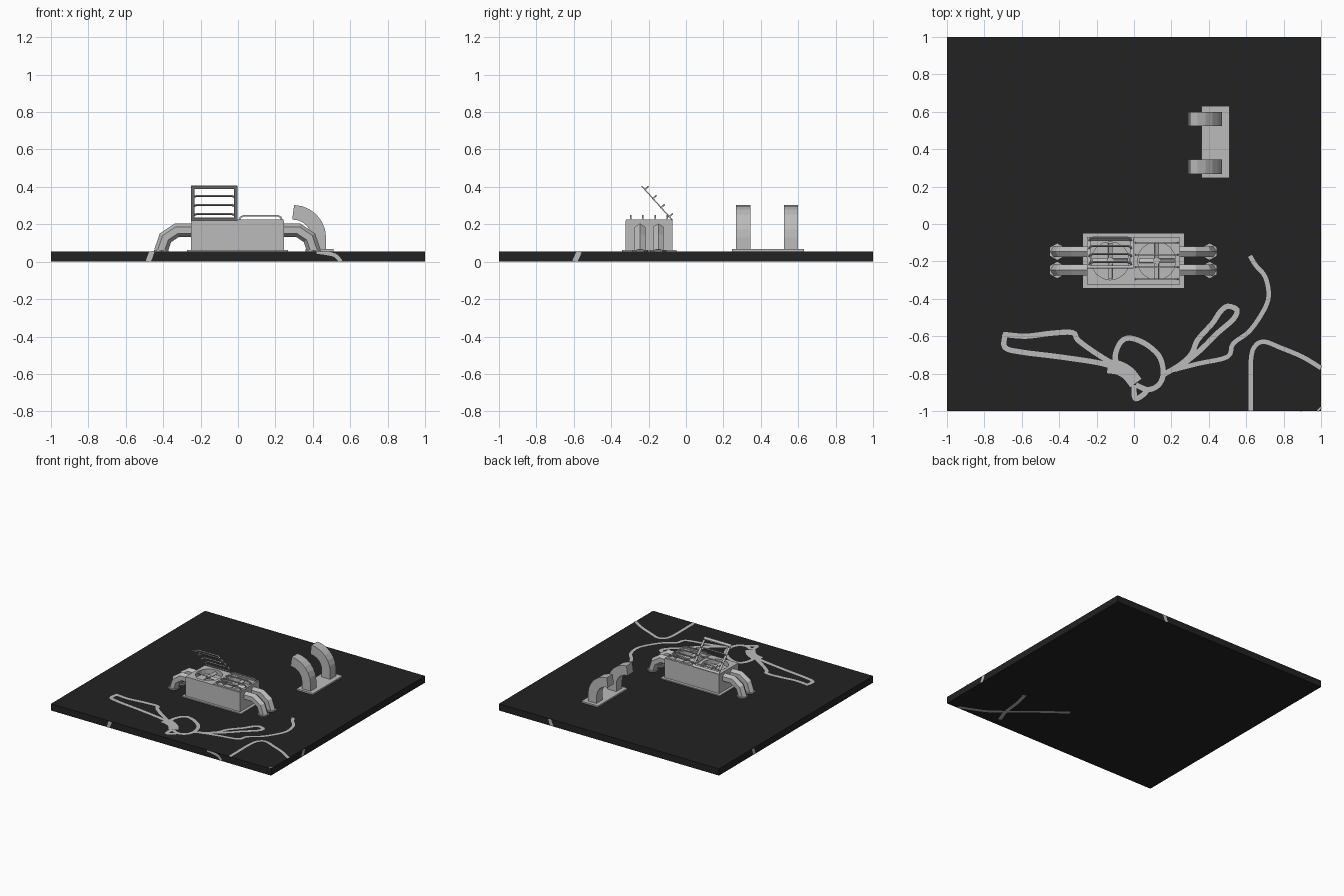
import bpy, bmesh, math
from mathutils import Vector, Matrix

if "Cube" in bpy.data.objects:
    bpy.data.objects.remove(bpy.data.objects["Cube"], do_unlink=True)


def material(name, value):
    m = bpy.data.materials.new(name)
    m.use_nodes = True
    colour = (value, value, value, 1)
    m.diffuse_color = colour
    m.node_tree.nodes["Principled BSDF"].inputs["Base Color"].default_value = colour
    return m


DARK = material("dark ground", 0.016)
GREY = material("light grey", 0.5)
GROUND = 0.055      # top of the ground slab
ROOF = 0.22         # top of the fan housing
MID_X, MID_Y = -0.003, -0.197


def finish(name, bm, mat=GREY, matrix=None, fix=True):
    if fix:
        bmesh.ops.recalc_face_normals(bm, faces=bm.faces)
    me = bpy.data.meshes.new(name)
    bm.to_mesh(me)
    bm.free()
    me.materials.append(mat)
    ob = bpy.data.objects.new(name, me)
    bpy.context.scene.collection.objects.link(ob)
    if matrix:
        ob.matrix_world = matrix
    return ob


def add_box(bm, lo, hi):
    lo, hi = Vector(lo), Vector(hi)
    m = Matrix.Translation((lo + hi) / 2) @ Matrix.Diagonal((*(hi - lo), 1))
    bmesh.ops.create_cube(bm, size=1, matrix=m)


def box(name, lo, hi, mat=GREY):
    bm = bmesh.new()
    add_box(bm, lo, hi)
    return finish(name, bm, mat)


def add_disc(bm, centre, radius, depth, sides, turn=0):
    bmesh.ops.create_cone(bm, cap_ends=True, segments=sides, radius1=radius,
                          radius2=radius, depth=depth,
                          matrix=Matrix.Translation(centre) @ Matrix.Rotation(turn, 4, "Z"))


def mitres(path):
    """Mitred normals of an open 2D path."""
    pts = [Vector(p) for p in path]
    dirs = [(b - a).normalized() for a, b in zip(pts, pts[1:])]
    for i, p in enumerate(pts):
        a, b = dirs[max(i - 1, 0)], dirs[min(i, len(dirs) - 1)]
        t = (a + b).normalized()
        yield p, Vector((-t.y, t.x)) / max(t.dot(a), 0.6)


def add_sweep(bm, path, section, y):
    """Sweep a (side, normal) section along an x-z path."""
    rings = []
    for p, n in mitres(path):
        rings.append([bm.verts.new((p.x + n.x * h, y + s, p.y + n.y * h)) for s, h in section])
    count = len(section)
    for a, b in zip(rings, rings[1:]):
        for i in range(count):
            j = (i + 1) % count
            bm.faces.new((a[i], a[j], b[j], b[i]))
    bm.faces.new(rings[0])
    bm.faces.new(rings[-1])


def rect(w, h):
    return [(-w, -h), (w, -h), (w, h), (-w, h)]


# Ground slab
box("ground_slab", (-1, -1, 0), (1, 1, GROUND), DARK)

# Fan housing with two round wells
box("housing_flange", (-0.272, -0.342, GROUND), (0.268, -0.05, 0.063))
housing = box("fan_housing", (-0.25, -0.323, GROUND), (0.245, -0.073, ROOF))
FANS = {"right": MID_X - 0.124, "left": MID_X + 0.124}
bm = bmesh.new()
for x in FANS.values():
    add_disc(bm, (x, MID_Y, ROOF), 0.102, 0.08, 16)
cutter = finish("well_cutter", bm)
cutter.hide_render = True
mod = housing.modifiers.new("wells", "BOOLEAN")
mod.operation = "DIFFERENCE"
mod.solver = "EXACT"
mod.object = cutter
bpy.context.view_layer.objects.active = housing
bpy.ops.object.modifier_apply(modifier=mod.name)
bpy.data.objects.remove(cutter, do_unlink=True)

# Fans: hub and four pitched blades
for side, x in FANS.items():
    bm = bmesh.new()
    add_disc(bm, (0, 0, 0), 0.02, 0.02, 8)
    for k in range(4):
        m = (Matrix.Rotation(k * math.pi / 2, 4, "Z") @ Matrix.Translation((0.055, 0, 0))
             @ Matrix.Rotation(0.5, 4, "X") @ Matrix.Diagonal((0.08, 0.024, 0.005, 1)))
        bmesh.ops.create_cube(bm, size=1, matrix=m)
    finish(side + "_fan", bm, matrix=Matrix.Translation((x, MID_Y, ROOF - 0.018)))


# Grille lids: square frame with four bent bars, hinged at the back edge
def lid(name, x, angle):
    w, d, f, t = 0.123, 0.245, 0.018, 0.006
    bm = bmesh.new()
    for s in (-1, 1):
        a, b = sorted((s * w, s * (w - f)))
        add_box(bm, (a, -d, 0), (b, 0, t))
    for y in (-d, -f):
        add_box(bm, (f - w, y, 0), (w - f, y + f, t))
    bar = [(-0.114, 0), (-0.108, 0.017), (-0.092, 0.025)]
    bar += [(-u, v) for u, v in reversed(bar)]
    for k in range(4):
        add_sweep(bm, bar, rect(0.004, 0.004), -0.025 - k * 0.065)
    finish(name, bm, matrix=Matrix.Translation((x, -0.075, ROOF))
           @ Matrix.Rotation(math.radians(angle), 4, "X"))


lid("open_grille_lid", FANS["right"], -48)
lid("closed_grille_lid", FANS["left"], 0)

# Six-sided pipes bending from the housing ends to the ground
HEX = [(0, 0.036), (0.029, 0.018), (0.029, -0.018),
       (0, -0.036), (-0.029, -0.018), (-0.029, 0.018)]
ELBOW = [(0.23, 0.168), (0.325, 0.168), (0.385, 0.128), (0.41, GROUND)]
for side, sx in (("left", 1), ("right", -1)):
    for row, y in (("front", -0.246), ("rear", -0.148)):
        bm = bmesh.new()
        add_sweep(bm, [(MID_X + sx * u, v) for u, v in ELBOW],
                  [(s, h * sx) for s, h in HEX], y)
        add_disc(bm, (MID_X + sx * 0.407, y, GROUND + 0.004), 0.044, 0.008, 6)
        finish(f"{row}_{side}_pipe", bm)

# Pair of curved vents on a plate
box("vent_plate", (0.36, 0.245, GROUND), (0.51, 0.63, 0.067))
bend = [(0.295 + 0.137 * math.sin(a), 0.127 + 0.137 * math.cos(a))
        for a in (k * math.pi / 12 for k in range(7))]
bend.append((bend[-1][0], 0.06))
for row, y in (("front", 0.306), ("rear", 0.562)):
    bm = bmesh.new()
    add_sweep(bm, bend, rect(0.038, 0.039), y)
    finish(f"{row}_curved_vent", bm)


# Painted ground lines, given in hundredths
LIFT = 0.0015


def on_top(u, v):
    return Vector((u, v, GROUND + LIFT))


def smooth(pts, steps=4):
    """Catmull-Rom curve through the points."""
    pts = [Vector(p) / 100 for p in pts]
    ext = [2 * pts[0] - pts[1]] + pts + [2 * pts[-1] - pts[-2]]
    out = []
    for a, b, c, d in zip(ext, ext[1:], ext[2:], ext[3:]):
        for k in range(steps):
            t = k / steps
            out.append(b + (c - a) * t / 2 + (2 * a - 5 * b + 4 * c - d) * t * t / 2
                       + (3 * b - a - 3 * c + d) * t ** 3 / 2)
    return out + [pts[-1]]


def line(name, pts, place=on_top, out=(0, 0, 1), width=0.028):
    bm = bmesh.new()
    pairs = [[bm.verts.new(place(*(p + n * s * width / 2))) for s in (-1, 1)]
             for p, n in mitres(smooth(pts))]
    for a, b in zip(pairs, pairs[1:]):
        face = bm.faces.new((a[0], b[0], b[1], a[1]))
        face.normal_update()
        if face.normal.dot(Vector(out)) < 0:
            face.normal_flip()
    finish(name, bm, fix=False)


line("left_upper_line", [(-70, -59), (-58, -60), (-45, -58.5), (-33, -58),
                         (-30, -62), (-22, -68), (-11, -75)])
line("left_lower_line", [(-69, -59), (-69, -66), (-60, -68.5), (-40, -71), (-20, -74), (-8, -77)])
line("centre_patch", [(-14, -76), (-8, -77), (-3, -80), (1, -85)], width=0.075)
line("ring_line", [(-9, -76), (-10, -70), (-7, -63), (-2, -61), (6, -64), (13, -70),
                   (15.5, -77), (15, -83), (12, -87), (7, -88.5), (1, -86)])
line("tail_line", [(0, -86), (0.5, -93), (4, -92), (8, -88)])
line("right_loop_line", [(15, -81), (25, -75), (31, -69), (34, -62), (42, -53), (46, -47),
                         (50, -44), (55, -46), (53, -51), (45, -58), (37, -66), (30, -72), (22, -78)])
line("right_long_line", [(21, -78), (35, -74.5), (50, -71), (53, -64), (62, -57),
                         (70, -45), (72, -37), (70, -28), (65, -22), (62, -17)], width=0.024)
line("corner_line", [(62.5, -100), (62.5, -73), (65, -65), (70, -63), (78, -66),
                     (90, -71), (100, -77)], width=0.024)
line("corner_tick", [(98, -100), (100, -98)], width=0.01)


# Painted marks on the slab edges
def edge(axis, sign):
    out = Vector((0, 0, 0))
    out[axis] = sign

    def place(u, v):
        p = Vector((u, u, min(max(v, 0), GROUND)))
        p[axis] = sign * (1 + LIFT / 2)
        return p
    return place, out


line("front_mark_right", [(-46, 5.5), (-48, 0)], *edge(1, -1))
line("front_mark_left", [(42, 5.3), (50, 4), (53, 2.5), (55, 0)], *edge(1, -1), width=0.02)
line("left_mark", [(-57, 5.5), (-59.5, 0)], *edge(0, 1))
line("back_mark", [(54, 5.5), (52, 0)], *edge(1, 1))
line("right_mark", [(56, 5.5), (54, 0)], *edge(0, -1))


# Painted lines under the slab
def under(u, v):
    return Vector((u, v, -LIFT / 2))


line("under_line_long", [(90, -99), (70, -90), (58, -81), (40, -66), (20, -51)], under, (0, 0, -1))
line("under_line_cross", [(54, -93), (58, -81), (60, -65), (63, -53)], under, (0, 0, -1))
